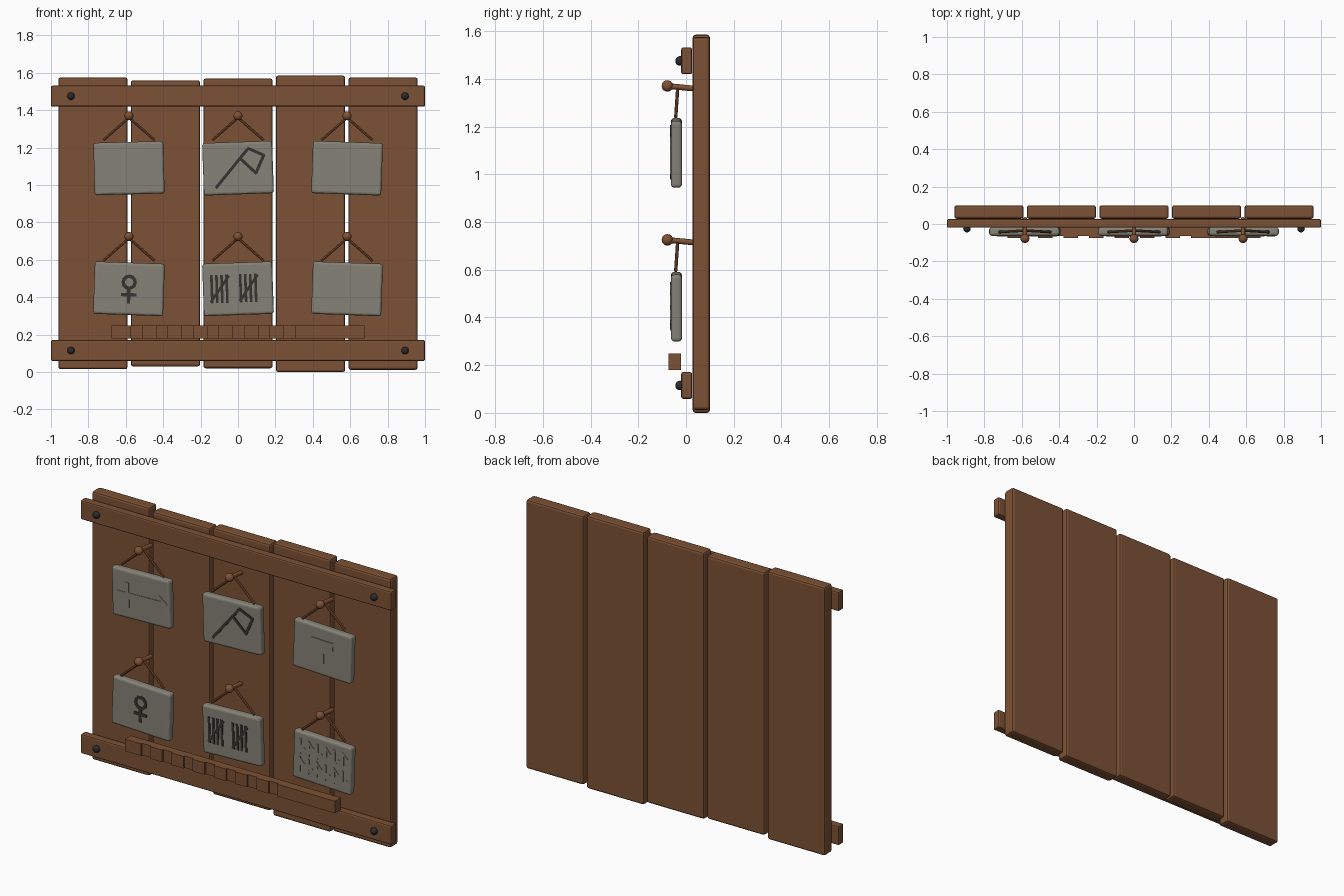
import bpy, bmesh, math
from mathutils import Vector, Matrix

cube = bpy.data.objects.get("Cube")
if cube:
    bpy.data.objects.remove(cube, do_unlink=True)


def material(name, rgb):
    m = bpy.data.materials.new(name)
    m.use_nodes = True
    m.diffuse_color = (*rgb, 1)
    m.node_tree.nodes["Principled BSDF"].inputs["Base Color"].default_value = (*rgb, 1)
    return m


WOOD = material("brown wood", (0.20, 0.083, 0.035))
STONE = material("grey stone", (0.24, 0.225, 0.185))
IRON = material("dark iron", (0.022, 0.024, 0.027))
CARVED = material("dark carving", (0.035, 0.034, 0.03))
ROPE = material("rope brown", (0.22, 0.085, 0.035))


def finish(bm, name, mat, smooth=False):
    mesh = bpy.data.meshes.new(name)
    bm.to_mesh(mesh)
    bm.free()
    mesh.materials.append(mat)
    obj = bpy.data.objects.new(name, mesh)
    bpy.context.collection.objects.link(obj)
    for p in mesh.polygons:
        p.use_smooth = smooth
    return obj


def add_box(bm, center, size, rot=Matrix()):
    m = Matrix.Translation(center) @ rot @ Matrix.Diagonal((*size, 1))
    bmesh.ops.create_cube(bm, size=1, matrix=m)


def board(name, center, size, mat, bevel, segments=2):
    bm = bmesh.new()
    add_box(bm, (0, 0, 0), size)
    bmesh.ops.bevel(bm, geom=bm.edges[:], offset=bevel, segments=segments,
                    profile=0.5, affect='EDGES')
    obj = finish(bm, name, mat)
    obj.location = center
    return obj


def add_rod(bm, a, b, radius, sides=10):
    a, b = Vector(a), Vector(b)
    m = Matrix.Translation((a + b) / 2) @ (b - a).to_track_quat('Z', 'Y').to_matrix().to_4x4()
    bmesh.ops.create_cone(bm, cap_ends=True, segments=sides, radius1=radius,
                          radius2=radius, depth=(b - a).length, matrix=m)


def add_ball(bm, center, radius):
    bmesh.ops.create_uvsphere(bm, u_segments=16, v_segments=10, radius=radius,
                              matrix=Matrix.Translation(center))


# Back planks of slightly uneven length
ENDS = [(0.015, 1.575), (0.03, 1.56), (0.02, 1.57), (0, 1.585), (0.012, 1.575)]
for i, (low, high) in enumerate(ENDS):
    board(f"plank_{i + 1}", ((i - 2) * 0.388, 0.064, (low + high) / 2),
          (0.37, 0.072, high - low), WOOD, 0.012)

# Cross rails with iron bolts
for name, z in (("top", 1.475), ("bottom", 0.115)):
    board(f"{name}_rail", (0, 0.003, z), (2, 0.046, 0.112), WOOD, 0.008)
    for side, x in (("right", -0.893), ("left", 0.893)):
        bm = bmesh.new()
        add_ball(bm, (x, -0.025, z), 0.02)
        finish(bm, f"{name}_{side}_bolt", IRON, True)

# Tally beam with notches cut into the front
bm = bmesh.new()
add_box(bm, (0, -0.042, 0.214), (1.35, 0.044, 0.07))
for i in range(8):
    left = -0.675 if i == 0 else -0.513 + (i - 1) * 0.1365
    right = 0.675 if i == 7 else -0.572 + i * 0.1365
    add_box(bm, ((left + right) / 2, -0.069, 0.214), (right - left, 0.01, 0.07))
finish(bm, "notched_beam", WOOD)


# Carved signs as lists of strokes: (x1, z1, x2, z2, width)
def chain(points, width):
    return [(*a, *b, width) for a, b in zip(points, points[1:])]


def arrow():
    return [(-0.145, 0, 0.15, 0, 0.024), (-0.085, -0.07, -0.085, 0.065, 0.024)] + \
        chain([(0.12, 0.035), (0.165, 0), (0.12, -0.035)], 0.016)


def axe():
    return [(-0.12, -0.1, 0.05, 0.095, 0.016)] + \
        chain([(0.055, 0.105), (0.14, 0.065), (0.095, -0.03), (0.015, 0.05)], 0.016)


def mallet():
    return [(-0.062, 0.046, 0.062, 0.046, 0.045), (0, 0.024, 0, -0.085, 0.03)]


def ring_cross():
    ring = [(0.032 * math.cos(k * math.pi / 6), 0.035 + 0.032 * math.sin(k * math.pi / 6))
            for k in range(13)]
    return chain(ring, 0.018) + [(0, 0.005, 0, -0.075, 0.018),
                                 (-0.038, -0.032, 0.038, -0.032, 0.018)]


def tallies():
    strokes = []
    for x in (-0.14, 0.014):
        strokes += [(x + k * 0.027, -0.07, x + k * 0.027, 0.075, 0.014) for k in range(4)]
        strokes.append((x - 0.006, -0.065, x + 0.092, 0.07, 0.014))
    return strokes


def runes():
    strokes = []
    for row, z in enumerate((0.055, -0.05)):
        for k in range(6):
            x = -0.14 + k * 0.055
            s = 1 if (k + row) % 2 else -1
            strokes += [(x, z - 0.042, x, z + 0.042, 0.011),
                        (x, z + s * 0.035, x + 0.028, z + s * 0.008, 0.011)]
    return strokes


# Pegs, cords, tablets and their signs
SIGNS = [("arrow", arrow, STONE, 1.09, 1.5), ("axe", axe, CARVED, 1.09, 2),
         ("mallet", mallet, STONE, 1.09, -2), ("ring_cross", ring_cross, CARVED, 0.445, -2),
         ("tally", tallies, CARVED, 0.445, 2), ("rune", runes, STONE, 0.445, -2)]
for i, (name, strokes, mat, z, tilt) in enumerate(SIGNS):
    x = (i % 3 - 1) * 0.583
    top = z + 0.28
    bm = bmesh.new()
    add_rod(bm, (x, -0.08, top), (x, 0.035, top - 0.011), 0.012, 12)
    add_ball(bm, (x, -0.078, top), 0.024)
    finish(bm, f"{name}_peg", ROPE, True)

    bm = bmesh.new()
    for s in (-1, 1):
        add_rod(bm, (x, -0.035, top - 0.01), (x + s * 0.137, -0.043, z + 0.15), 0.007, 8)
    finish(bm, f"{name}_cord", ROPE, True)

    turn = -math.radians(tilt)
    tablet = board(f"{name}_tablet", (x, -0.04, z), (0.374, 0.046, 0.28), STONE, 0.014, 3)
    tablet.rotation_euler.y = turn

    bm = bmesh.new()
    for x1, z1, x2, z2, w in strokes():
        length = math.hypot(x2 - x1, z2 - z1)
        rot = Matrix.Rotation(-math.atan2(z2 - z1, x2 - x1), 4, 'Y')
        add_box(bm, ((x1 + x2) / 2, 0, (z1 + z2) / 2), (length + w * 0.4, 0.006, w), rot)
    sign = finish(bm, f"{name}_carving", mat)
    sign.location = (x, -0.063, z)
    sign.rotation_euler.y = turn

# Crisp edges on the round pieces
for obj in bpy.context.collection.objects:
    if obj.name.endswith(("peg", "cord", "bolt")):
        obj.data.set_sharp_from_angle(angle=math.radians(40))
